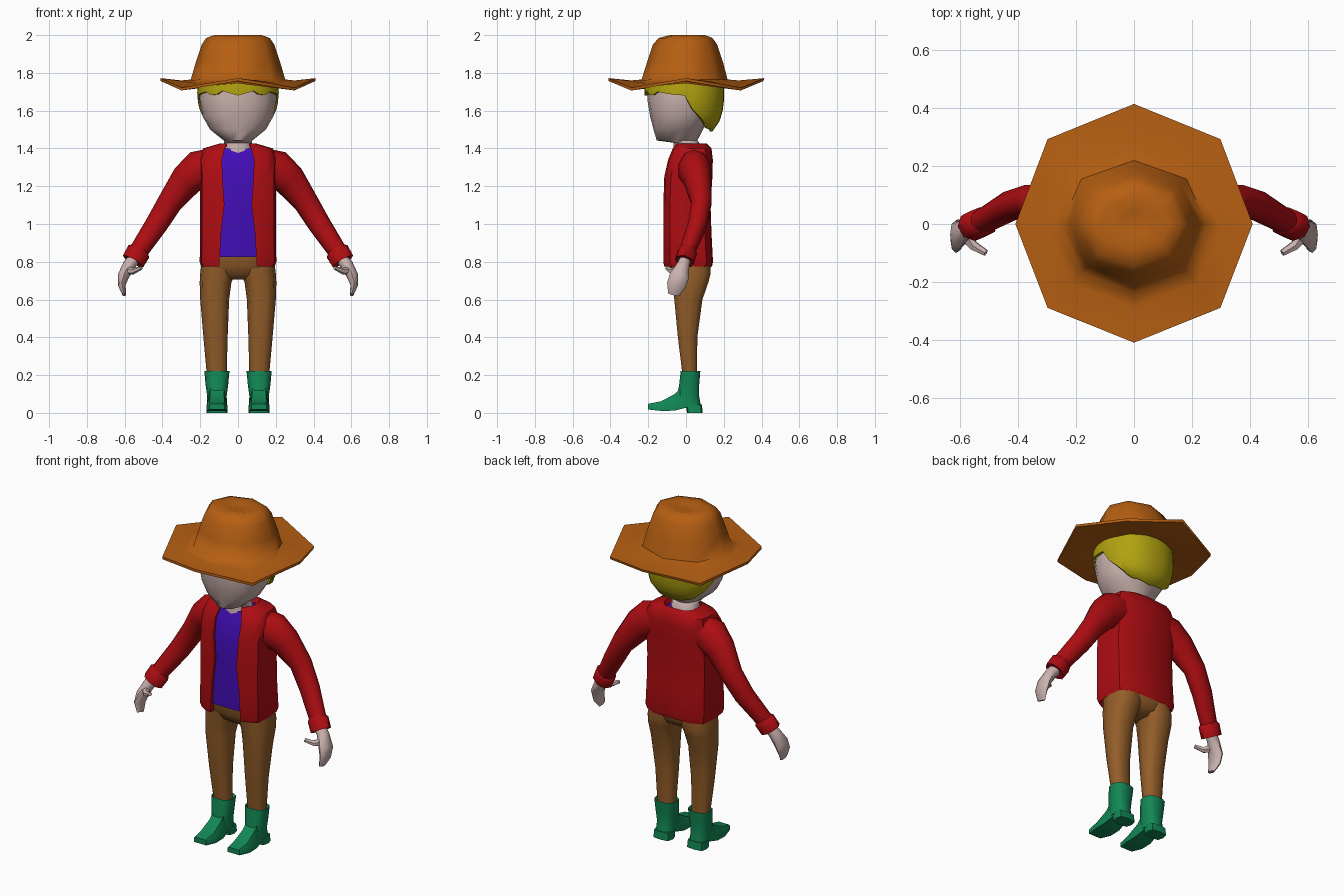
import bpy, bmesh, math
from mathutils import Vector


def material(name, rgb):
    m = bpy.data.materials.new(name)
    m.diffuse_color = (*rgb, 1)
    return m


ORANGE = material("orange_brown_felt", (0.47, 0.115, 0.006))
RED = material("red_cloth", (0.42, 0.004, 0.006))
PURPLE = material("purple_cloth", (0.055, 0.004, 0.47))
BROWN = material("brown_cloth", (0.29, 0.11, 0.022))
GREEN = material("green_leather", (0.006, 0.24, 0.09))
YELLOW = material("yellow_hair", (0.44, 0.36, 0.005))
SKIN = material("pale_skin", (0.60, 0.45, 0.43))


def loft(name, rings, mat, closed=True, caps=True, side=1, angle=50):
    """Skin a list of equal-length rings; side=-1 mirrors in x."""
    bm = bmesh.new()
    vs = [[bm.verts.new((p[0] * side, p[1], p[2])) for p in r] for r in rings]
    n = len(vs[0])
    for a, b in zip(vs, vs[1:]):
        for i in range(n if closed else n - 1):
            j = (i + 1) % n
            bm.faces.new((a[i], a[j], b[j], b[i]))
    if caps:
        bm.faces.new(vs[0])
        bm.faces.new(vs[-1])
    bmesh.ops.recalc_face_normals(bm, faces=bm.faces)
    me = bpy.data.meshes.new(name)
    bm.to_mesh(me)
    bm.free()
    me.materials.append(mat)
    me.shade_smooth()
    me.set_sharp_from_angle(angle=math.radians(angle))
    ob = bpy.data.objects.new(name, me)
    bpy.context.collection.objects.link(ob)
    return ob


def oval(z, x0, x1, y0, y1, n=10, power=1.0):
    """Level ring filling a box; power < 1 makes it squarer."""
    pts = []
    for i in range(n):
        a = 2 * math.pi * i / n
        c, s = math.cos(a), math.sin(a)
        pts.append(((x0 + x1) / 2 + (x1 - x0) / 2 * math.copysign(abs(c) ** power, c),
                    (y0 + y1) / 2 + (y1 - y0) / 2 * math.copysign(abs(s) ** power, s), z))
    return pts


def tube(name, path, mat, n=8, side=1):
    """Limb along (x, y, z, radius across, radius in y)."""
    pts = [Vector(p[:3]) for p in path]
    rings = []
    for i, p in enumerate(path):
        t = (pts[min(i + 1, len(pts) - 1)] - pts[max(i - 1, 0)]).normalized()
        u = Vector((0, 1, 0)).cross(t).normalized()
        v = t.cross(u)
        rings.append([pts[i] + u * p[3] * math.cos(2 * math.pi * k / n)
                      + v * p[4] * math.sin(2 * math.pi * k / n) for k in range(n)])
    return loft(name, rings, mat, side=side)


# Hat: eight-sided brim with lifted points, tapered crown, dented top
def hat_ring(z, rx, front, back, drop=0.0):
    pts = []
    for i in range(8):
        a = math.pi * i / 4
        s = math.sin(a)
        pts.append((rx * math.cos(a) * (1.03 if i % 2 else 1),
                    s * (back if s > 0 else front), z - (drop if i % 2 else 0)))
    return pts


loft("hat", [
    hat_ring(1.75, 0.19, 0.19, 0.19),
    hat_ring(1.745, 0.26, 0.25, 0.25, 0.015),
    hat_ring(1.757, 0.41, 0.41, 0.41, 0.05),
    hat_ring(1.772, 0.41, 0.41, 0.415, 0.05),
    hat_ring(1.76, 0.30, 0.29, 0.28, 0.015),
    hat_ring(1.765, 0.25, 0.235, 0.22),
    hat_ring(1.86, 0.222, 0.205, 0.195),
    hat_ring(1.95, 0.192, 0.175, 0.165),
    hat_ring(1.985, 0.168, 0.145, 0.14),
    hat_ring(2.0, 0.125, 0.085, 0.10),
    hat_ring(1.988, 0.05, 0.04, 0.05)], ORANGE, angle=60)

# Head and neck: height, half width, front y, back y
HEAD = [(1.37, 0.085, -0.07, 0.08), (1.43, 0.075, -0.065, 0.07),
        (1.442, 0.075, -0.155, 0.06), (1.50, 0.148, -0.172, 0.09),
        (1.57, 0.187, -0.19, 0.13), (1.66, 0.203, -0.205, 0.16),
        (1.76, 0.20, -0.195, 0.17)]
loft("head", [oval(z, -w, w, f, b, 16, 0.9) for z, w, f, b in HEAD], SKIN, angle=60)

# Hair: shell whose lower edge falls from the fringe to the nape
SHELL = [(1.47, 0.13, -0.19, 0.12), (1.50, 0.16, -0.20, 0.15),
         (1.56, 0.197, -0.21, 0.188), (1.64, 0.214, -0.217, 0.20),
         (1.70, 0.216, -0.22, 0.203), (1.76, 0.21, -0.215, 0.195)]
EDGE = [(0, 1.68), (20, 1.705), (35, 1.675), (50, 1.70), (75, 1.685),
        (92, 1.68), (100, 1.61), (115, 1.56), (135, 1.51), (180, 1.49)]


def sample(table, x):
    for a, b in zip(table, table[1:]):
        if x <= b[0]:
            t = max(0, (x - a[0]) / (b[0] - a[0]))
            return [p + (q - p) * t for p, q in zip(a[1:], b[1:])]
    return list(table[-1][1:])


def hair_point(deg, t, shrink=1.0):
    low = sample(EDGE, abs(deg))[0]
    z = 1.76 + (low - 1.76) * t
    w, f, b = sample(SHELL, z)
    a = math.radians(deg)
    c = -math.cos(a)
    return (math.copysign(abs(math.sin(a)) ** 0.9, math.sin(a)) * w * shrink,
            (f + b) / 2 + (b - f) / 2 * math.copysign(abs(c) ** 0.9, c) * shrink, z)


degs = range(-180, 180, 10)
loft("hair", [[hair_point(d, k / 5) for d in degs] for k in range(6)]
     + [[hair_point(d, 1, 0.9) for d in degs]], YELLOW, caps=False, angle=60)


# Torso section: half outline mirrored round to an open or closed front
def torso_ring(z, w, f, b, gap, tilt=0.0):
    m = (f + b) / 2
    half = [(gap, f + 0.03), (gap, f), (w * 0.72, f + 0.008), (w * 0.95, f + 0.035),
            (w, m), (w * 0.95, b - 0.035), (w * 0.65, b - 0.005)]
    pts = half + [(0, b)] + [(-x, y) for x, y in reversed(half)]
    return [(x, y, z + tilt * abs(x)) for x, y in pts]


JACKET = [(0.80, 0.17, -0.095, 0.115, 0.10), (0.775, 0.195, -0.115, 0.138, 0.10),
          (0.80, 0.203, -0.12, 0.143, 0.098), (0.95, 0.20, -0.12, 0.135, 0.09),
          (1.10, 0.20, -0.12, 0.13, 0.072), (1.25, 0.20, -0.115, 0.14, 0.082),
          (1.34, 0.205, -0.095, 0.142, 0.085), (1.40, 0.185, -0.07, 0.135, 0.07),
          (1.425, 0.10, -0.05, 0.11, 0.06), (1.39, 0.085, -0.04, 0.09, 0.055)]
loft("jacket", [torso_ring(z, w, f, b, g) for z, w, f, b, g in JACKET], RED,
     closed=False, caps=False)

# Shirt inside the open jacket
SHIRT = [(0.825, 0.17, -0.105, 0.10), (1.10, 0.17, -0.108, 0.10),
         (1.25, 0.17, -0.104, 0.11), (1.34, 0.17, -0.084, 0.11),
         (1.40, 0.12, -0.06, 0.08)]
loft("shirt", [oval(z, -w, w, f, b, 16, 0.5) for z, w, f, b in SHIRT], PURPLE)

# Trouser seat
loft("trouser_seat", [oval(0.705, -0.09, 0.09, -0.03, 0.07, 12, 0.6),
                      oval(0.73, -0.14, 0.14, -0.065, 0.115, 12, 0.6),
                      oval(0.78, -0.19, 0.19, -0.09, 0.135, 12, 0.6),
                      oval(0.86, -0.18, 0.18, -0.095, 0.12, 12, 0.6)], BROWN)

LEG = [(0.82, 0.01, 0.19, -0.085, 0.13), (0.74, 0.015, 0.2, -0.078, 0.135),
       (0.69, 0.035, 0.203, -0.072, 0.122), (0.60, 0.047, 0.20, -0.065, 0.09),
       (0.40, 0.055, 0.183, -0.045, 0.062), (0.20, 0.06, 0.165, -0.02, 0.06)]
SHAFT = [(0.20, 0.06, 0.16, -0.015, 0.06), (0.222, 0.045, 0.178, -0.03, 0.078),
         (0.15, 0.052, 0.172, -0.038, 0.072), (0.09, 0.06, 0.163, -0.05, 0.072),
         (0.04, 0.058, 0.165, -0.05, 0.08)]
# Foot sections: y, underside, top, half width below, half width above
FOOT = [(-0.20, 0.018, 0.048, 0.040, 0.034), (-0.13, 0.010, 0.062, 0.056, 0.040),
        (-0.06, 0.012, 0.10, 0.056, 0.036), (-0.03, 0.02, 0.13, 0.052, 0.036),
        (0.01, 0.03, 0.13, 0.048, 0.04)]
HEEL = [(0.0, 0.055, 0.168, 0.005, 0.088), (0.045, 0.058, 0.165, 0.0, 0.084)]

for side, tag in ((1, "left"), (-1, "right")):
    # Leg and boot
    loft(tag + "_trouser_leg", [oval(*r, 10, 0.8) for r in LEG], BROWN, side=side)
    loft(tag + "_boot_shaft", [oval(*r, 10, 0.75) for r in SHAFT], GREEN, side=side)
    cx = 0.111
    loft(tag + "_boot_foot", [[(cx - b, y, lo), (cx + b, y, lo), (cx + b, y, lo + 0.025),
                               (cx + t, y, hi), (cx - t, y, hi), (cx - b, y, lo + 0.025)]
                              for y, lo, hi, b, t in FOOT], GREEN, side=side, angle=40)
    loft(tag + "_boot_heel", [oval(*r, 8, 0.5) for r in HEEL], GREEN, side=side)

    # Sleeve and turned cuff
    tube(tag + "_sleeve", [(0.12, 0.04, 1.315, 0.09, 0.08), (0.20, 0.045, 1.285, 0.108, 0.09),
                           (0.27, 0.06, 1.235, 0.088, 0.075), (0.36, 0.082, 1.115, 0.066, 0.056),
                           (0.43, 0.062, 1.00, 0.060, 0.052), (0.53, 0.005, 0.85, 0.050, 0.042)],
         RED, n=10, side=side)
    tube(tag + "_cuff", [(0.517, 0.012, 0.868, 0.048, 0.042), (0.525, 0.008, 0.855, 0.064, 0.052),
                         (0.556, -0.008, 0.802, 0.062, 0.052), (0.55, -0.004, 0.812, 0.04, 0.036)],
         RED, side=side)

    # Hand with curled fingers and a thumb pointing inward
    tube(tag + "_hand", [(0.545, -0.002, 0.82, 0.032, 0.030), (0.575, -0.015, 0.785, 0.034, 0.034),
                         (0.607, -0.035, 0.725, 0.030, 0.052), (0.615, -0.052, 0.675, 0.020, 0.050),
                         (0.602, -0.065, 0.625, 0.010, 0.030)], SKIN, side=side)
    tube(tag + "_thumb", [(0.59, -0.03, 0.755, 0.024, 0.025), (0.555, -0.075, 0.75, 0.017, 0.018),
                          (0.512, -0.10, 0.768, 0.010, 0.012)], SKIN, n=6, side=side)
